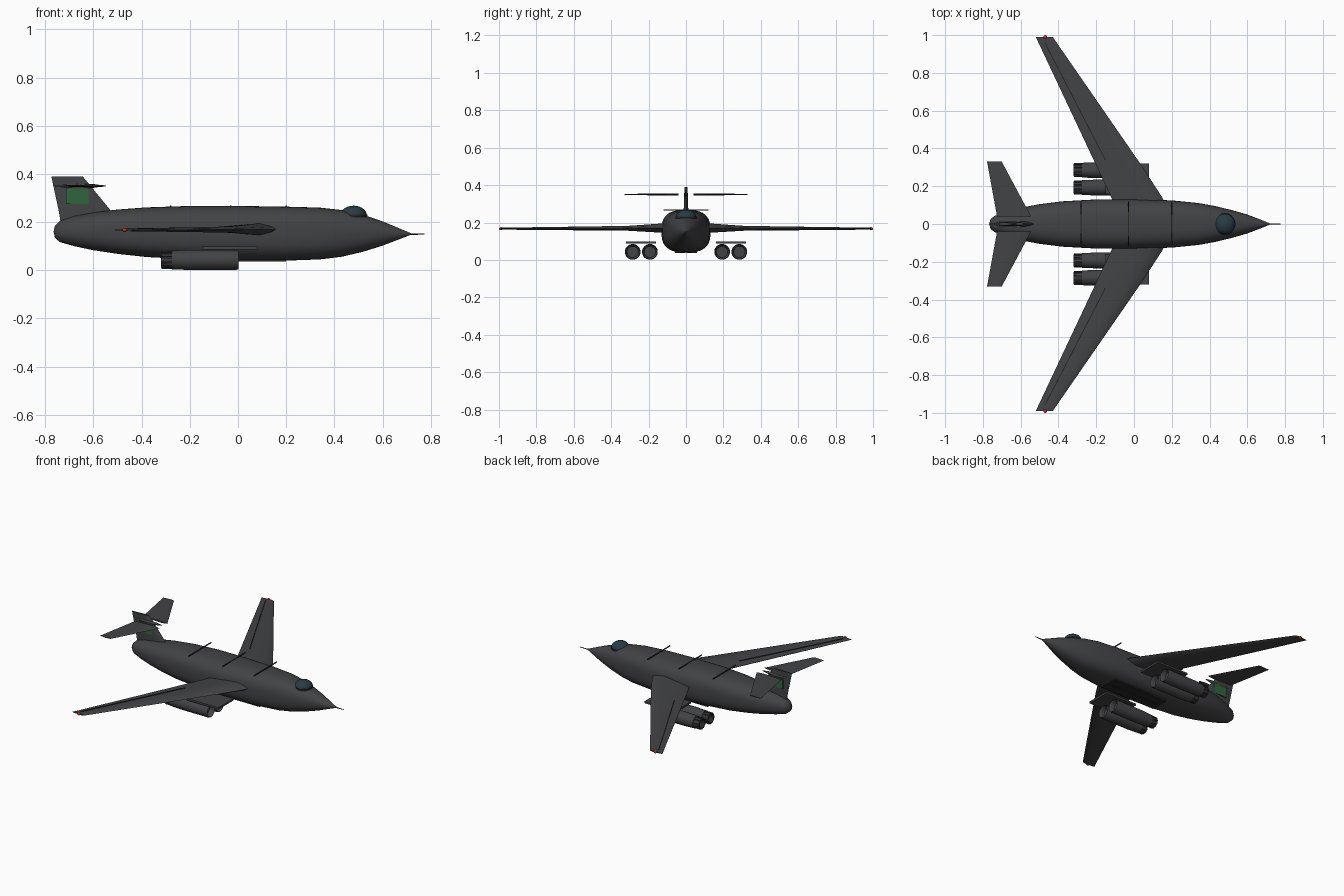
import bpy, bmesh
from math import sin, cos, pi, copysign, radians
from mathutils import Matrix, Vector

if "Cube" in bpy.data.objects:
    bpy.data.objects.remove(bpy.data.objects["Cube"])


def material(name, rgb):
    m = bpy.data.materials.new(name)
    m.diffuse_color = (*rgb, 1)
    m.use_nodes = True
    m.node_tree.nodes["Principled BSDF"].inputs["Base Color"].default_value = m.diffuse_color
    return m


HULL = material("hull_grey", (0.055, 0.056, 0.06))
DARK = material("dark_grey", (0.02, 0.02, 0.022))
GLASS = material("dark_glass", (0.02, 0.045, 0.06))
GREEN = material("green", (0.03, 0.13, 0.045))
RED = material("red", (0.5, 0.03, 0.02))


def finish(name, bm, mat, smooth=30):
    bmesh.ops.recalc_face_normals(bm, faces=bm.faces)
    me = bpy.data.meshes.new(name)
    bm.to_mesh(me)
    bm.free()
    ob = bpy.data.objects.new(name, me)
    bpy.context.collection.objects.link(ob)
    me.materials.append(mat)
    if smooth:
        bpy.ops.object.select_all(action='DESELECT')
        ob.select_set(True)
        bpy.context.view_layer.objects.active = ob
        bpy.ops.object.shade_smooth_by_angle(angle=radians(smooth))
    return ob


def loft(name, rings, mat, smooth=30, caps=True):
    bm = bmesh.new()
    loops = [[bm.verts.new(p) for p in r] for r in rings]
    n = len(loops[0])
    for a, b in zip(loops, loops[1:]):
        for i in range(n):
            bm.faces.new((a[i], a[(i + 1) % n], b[(i + 1) % n], b[i]))
    if caps:
        bm.faces.new(loops[0])
        bm.faces.new(loops[-1])
    return finish(name, bm, mat, smooth)


def box(name, lo, hi, mat):
    bm = bmesh.new()
    lo, hi = Vector(lo), Vector(hi)
    bmesh.ops.create_cube(bm, size=1, matrix=Matrix.Translation((lo + hi) / 2)
                          @ Matrix.Diagonal((*(hi - lo), 1)))
    return finish(name, bm, mat, 0)


def ball(name, loc, scale, mat):
    bm = bmesh.new()
    bmesh.ops.create_uvsphere(bm, u_segments=24, v_segments=14, radius=1,
                              matrix=Matrix.Translation(loc) @ Matrix.Diagonal((*scale, 1)))
    return finish(name, bm, mat, 60)


def tube(name, profile, y, z, mat, n=28, caps=True):
    # Revolve (x, radius) pairs about an axis parallel to x
    rings = [[(x, y + r * cos(2 * pi * i / n), z + r * sin(2 * pi * i / n))
              for i in range(n)] for x, r in profile]
    return loft(name, rings, mat, 35, caps)


# Lens-shaped section: chord fraction from leading edge, half-thickness fraction
FOIL = [(0, 0), (.06, .45), (.25, 1), (.5, .8), (1, .08),
        (1, -.08), (.5, -.8), (.25, -1), (.06, -.45)]


def surface(name, sections, mat, up=False):
    # sections: (span position, leading x, trailing x, height, half thickness)
    rings = []
    for s, le, te, h, t in sections:
        pts = [(le + (te - le) * c, k * t) for c, k in FOIL]
        rings.append([(x, d, s) if up else (x, s, h + d) for x, d in pts])
    return loft(name, rings, mat, 25)


# Fuselage: x, bottom z, top z, half width, squareness
stations = [(-.765, .157, .163, .004, 2), (-.76, .135, .185, .025, 2), (-.74, .117, .205, .042, 2.1),
            (-.68, .1, .225, .064, 2.2), (-.6, .083, .24, .086, 2.3), (-.5, .068, .252, .105, 2.5),
            (-.38, .055, .261, .12, 2.7), (-.2, .045, .267, .13, 2.8), (0, .04, .267, .131, 2.8),
            (.2, .04, .264, .125, 2.8), (.34, .045, .26, .111, 2.7), (.43, .056, .25, .095, 2.5),
            (.52, .077, .23, .073, 2.3), (.6, .102, .203, .05, 2.1), (.66, .125, .178, .027, 2),
            (.72, .148, .153, .003, 2)]
rings = []
for x, lo, hi, w, e in stations:
    ring = []
    for i in range(40):
        a = 2 * pi * i / 40
        c, s = cos(a), sin(a)
        ring.append((x, w * copysign(abs(c) ** (2 / e), c),
                     (lo + hi) / 2 + (hi - lo) / 2 * copysign(abs(s) ** (2 / e), s)))
    rings.append(ring)
loft("fuselage", rings, HULL, 50)
tube("nose_probe", [(.7, .004), (.775, .002)], 0, .15, DARK, 10)

# Cockpit dome
ball("cockpit_dome", (.48, 0, .228), (.055, .055, .04), GLASS)
tube_ring = [(.48 + .057 * cos(2 * pi * i / 32), .057 * sin(2 * pi * i / 32)) for i in range(32)]
loft("cockpit_rim", [[(x, y, z) for x, y in tube_ring] for z in (.222, .232)], DARK)

# Thin cross bars on the spine
for i, x in enumerate((-.28, -.03, .2)):
    box(f"spine_bar_{i + 1}", (x - .003, -.12, .264), (x + .003, .12, .269), DARK)

# Belly bay doors
for side in (-1, 1):
    ys = sorted((side * .003, side * .06))
    box("bay_door", (-.2, ys[0], .037), (.2, ys[1], .05), DARK)

# Tail fin with green panels
surface("tail_fin", [(.19, -.49, -.735, 0, .014), (.25, -.53, -.745, 0, .013),
                     (.39, -.645, -.775, 0, .008)], HULL, up=True)
box("fin_panel", (-.715, -.012, .275), (-.62, .012, .34), GREEN)
tube("tail_joint", [(-.56, .002), (-.6, .008), (-.66, .012), (-.72, .008), (-.75, .002)], 0, .35, HULL, 14)

for side in (-1, 1):
    tag = "left" if side > 0 else "right"
    # Swept main wing, thick at the root
    surface(f"wing_{tag}", [(side * .06, .19, -.09, .17, .026), (side * .14, .15, -.12, .17, .024),
                            (side * .31, .04, -.2, .169, .013), (side * .99, -.43, -.52, .167, .005)], HULL)
    # Flap hinge line
    hinge = [(.34, -.155, .177), (.96, -.475, .172)]
    loft(f"flap_line_{tag}", [[(x + dx, side * y, z + dz) for dx, dz in
                               ((0, -.004), (.006, -.004), (.006, .0015), (0, .0015))]
                              for y, x, z in hinge], DARK, 0)
    # Wing tip light
    ball(f"tip_light_{tag}", (-.47, side * .99, .167), (.01, .01, .008), RED)
    # Tailplane
    surface(f"tailplane_{tag}", [(side * .04, -.545, -.725, .35, .006),
                                 (side * .33, -.70, -.778, .35, .003)], HULL)
    # Engine mounting plate
    ys = sorted((side * .16, side * .32))
    box(f"engine_plate_{tag}", (-.15, ys[0], .087), (.08, ys[1], .099), HULL)
    # Paired engines, each with an open intake and ribbed nozzle
    for i, y in enumerate((.193, .285)):
        y *= side
        label = f"{tag}_{i + 1}"
        tube(f"engine_{label}", [(-.03, .03), (0, .036), (.003, .039), (-.01, .042), (-.2, .042),
                                 (-.275, .039), (-.275, .03)], y, .043, HULL)
        tube(f"nozzle_{label}", [(-.27, .035), (-.32, .032), (-.32, .027), (-.28, .022)], y, .043, DARK)
        for k in range(12):
            a = 2 * pi * k / 12
            rib = box(f"nozzle_rib_{label}", (-.318, -.003, .03), (-.272, .003, .037), HULL)
            rib.data.transform(Matrix.Translation((0, y, .043)) @ Matrix.Rotation(a, 4, 'X'))
